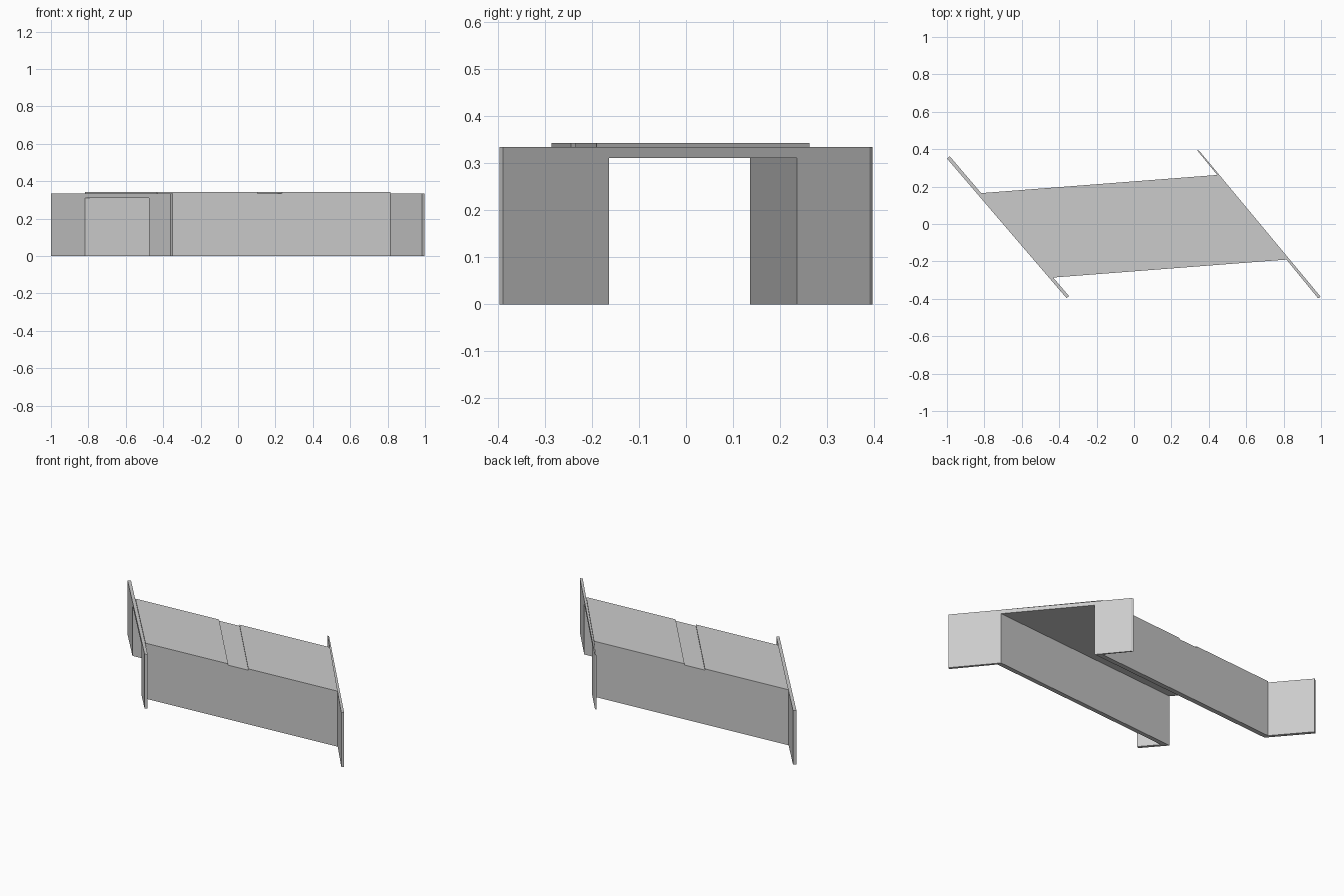
import bpy, bmesh
from mathutils import Vector

if "Cube" in bpy.data.objects:
    bpy.data.objects.remove(bpy.data.objects["Cube"])

WALL_H, SOFFIT, DECK_H = 0.335, 0.311, 0.343
SLOPE = 0.077                       # slope of both long sides in plan
N_OUT, N_IN, S_IN, S_OUT = 0.228, 0.199, -0.2265, -0.253

# Headwall face lines in plan: (north end, south end)
HEADWALLS = {
    "left": {"out": ((-1.0, 0.350), (-0.362, -0.395)),
             "in": ((-0.985, 0.362), (-0.347, -0.386))},
    "right": {"out": ((0.350, 0.390), (0.998, -0.389)),
              "in": ((0.335, 0.397), (0.984, -0.397))},
}


def hit(line, b):
    """Point where a headwall line crosses the long side y = SLOPE*x + b."""
    p, q = Vector(line[0]), Vector(line[1])
    d = q - p
    t = (SLOPE * p.x + b - p.y) / (d.y - SLOPE * d.x)
    return p + d * t


def prism(name, outline, z0, z1):
    bm = bmesh.new()
    face = bm.faces.new([bm.verts.new((p[0], p[1], z0)) for p in outline])
    top = bmesh.ops.extrude_face_region(bm, geom=[face])["geom"]
    verts = [g for g in top if isinstance(g, bmesh.types.BMVert)]
    bmesh.ops.translate(bm, verts=verts, vec=(0, 0, z1 - z0))
    bmesh.ops.recalc_face_normals(bm, faces=bm.faces)
    mesh = bpy.data.meshes.new(name)
    bm.to_mesh(mesh)
    bm.free()
    obj = bpy.data.objects.new(name, mesh)
    bpy.context.collection.objects.link(obj)
    return obj


L, R = HEADWALLS["left"], HEADWALLS["right"]


def quad(left, right, b_north, b_south):
    return [hit(left, b_north), hit(right, b_north),
            hit(right, b_south), hit(left, b_south)]


# Tunnel side walls and roof
prism("north_wall", quad(L["out"], R["out"], N_OUT, N_IN), 0, SOFFIT)
prism("south_wall", quad(L["out"], R["out"], S_IN, S_OUT), 0, SOFFIT)
prism("roof", quad(L["out"], R["out"], N_OUT, S_OUT), SOFFIT, WALL_H)

# Wing walls past each corner
for side, w in HEADWALLS.items():
    for end, (label, b) in enumerate((("north", N_OUT), ("south", S_OUT))):
        prism(f"{side}_{label}_wing", [w["out"][end], w["in"][end],
              hit(w["in"], b), hit(w["out"], b)], 0, WALL_H)

# Two deck slabs with a shallow recessed joint between them
nw, ne, se, sw = quad(L["in"], R["in"], N_OUT, S_OUT)
prism("left_deck_slab", [nw, nw.lerp(ne, 0.43), sw.lerp(se, 0.43), sw],
      WALL_H, DECK_H)
prism("right_deck_slab", [nw.lerp(ne, 0.535), ne, se, sw.lerp(se, 0.535)],
      WALL_H, DECK_H)
